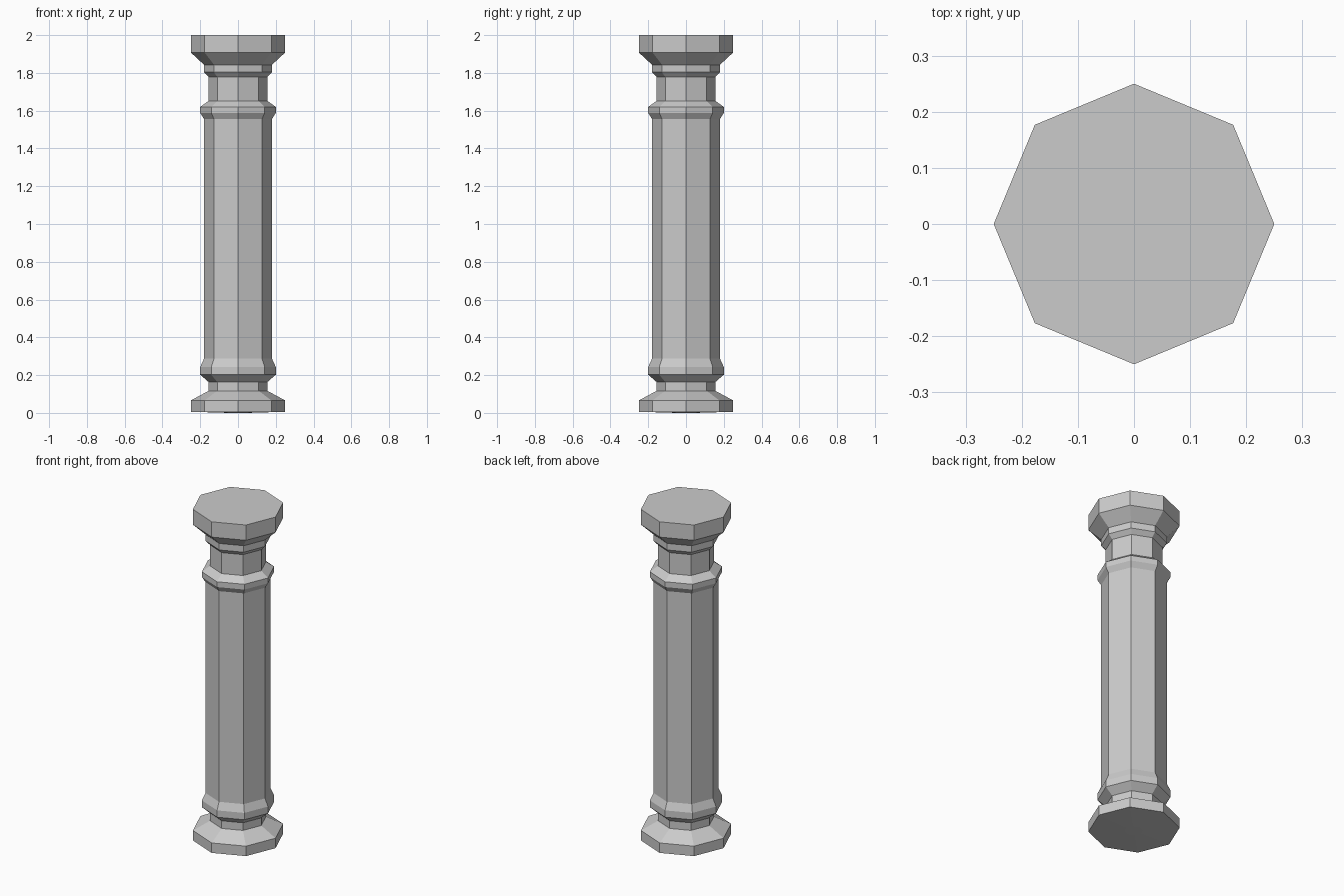
import bpy, bmesh
from math import cos, sin, tau

if "Cube" in bpy.data.objects:
    bpy.data.objects.remove(bpy.data.objects["Cube"])

SIDES = 8


def lathe(name, profile):
    """Octagonal turned solid from (radius, height) pairs, capped at both ends."""
    bm = bmesh.new()
    rings = [[bm.verts.new((r * cos(tau * i / SIDES), r * sin(tau * i / SIDES), z))
              for i in range(SIDES)] for r, z in profile]
    for low, high in zip(rings, rings[1:]):
        for i in range(SIDES):
            j = (i + 1) % SIDES
            bm.faces.new((low[i], low[j], high[j], high[i]))
    bm.faces.new(rings[0][::-1])
    bm.faces.new(rings[-1])
    mesh = bpy.data.meshes.new(name)
    bm.to_mesh(mesh)
    bm.free()
    obj = bpy.data.objects.new(name, mesh)
    bpy.context.collection.objects.link(obj)
    return obj


# One continuous column profile, bottom to top
base = [(0.05, 0.0), (0.25, 0.006), (0.25, 0.066), (0.155, 0.117), (0.155, 0.163)]
lower_ring = [(0.2, 0.202), (0.2, 0.243), (0.18, 0.287)]
upper_ring = [(0.18, 1.556), (0.2, 1.588), (0.2, 1.62), (0.155, 1.652)]
capital = [(0.155, 1.778), (0.18, 1.804), (0.18, 1.843), (0.25, 1.908), (0.25, 2.0)]

lathe("column", base + lower_ring + upper_ring + capital)
